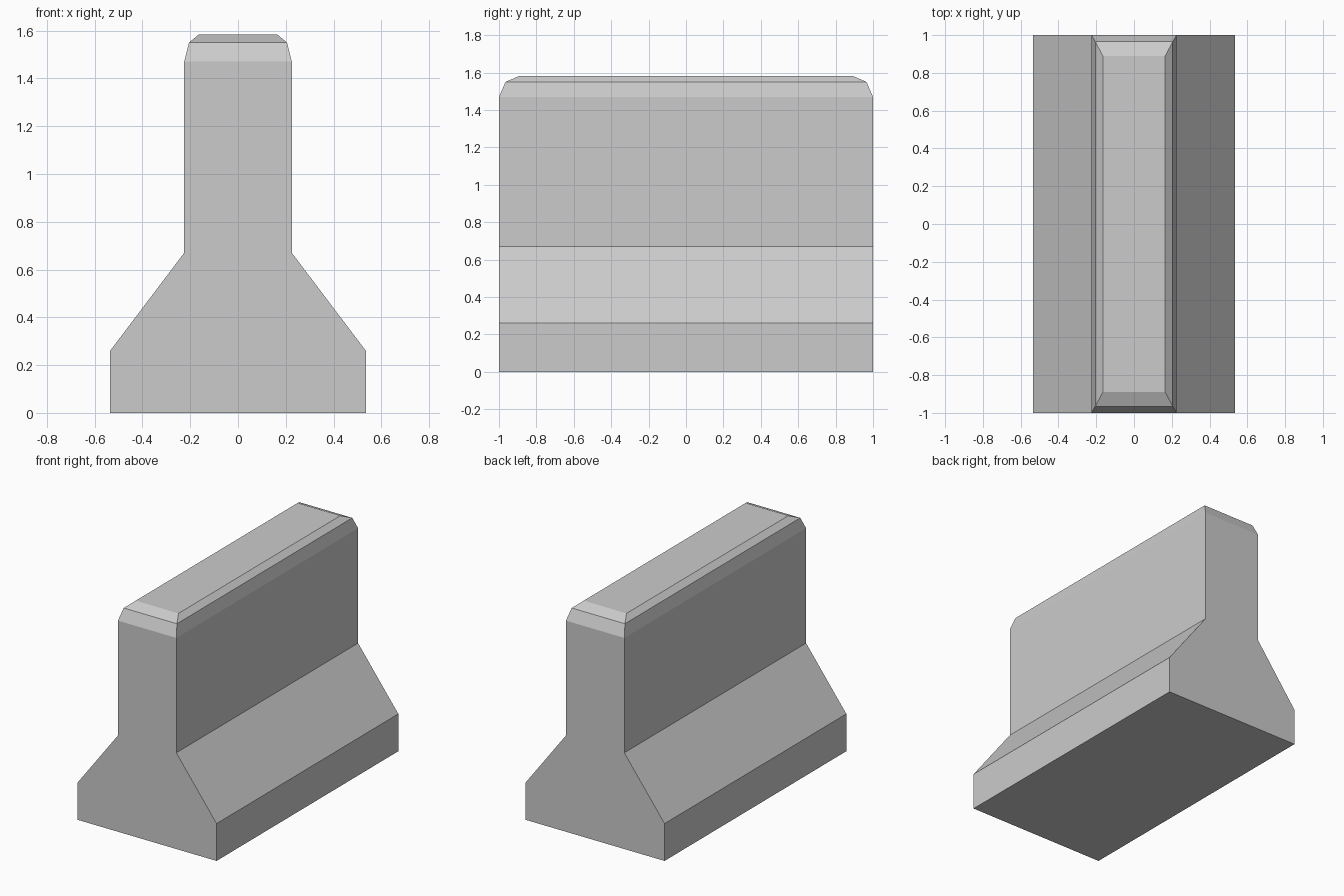
import bpy
import bmesh
import math

old = bpy.data.objects.get("Cube")
if old:
    bpy.data.objects.remove(old, do_unlink=True)

# Plain concrete colour
concrete = bpy.data.materials.new("concrete_grey")
concrete.use_nodes = True
grey = (0.6, 0.6, 0.6, 1)
concrete.diffuse_color = grey
concrete.node_tree.nodes["Principled BSDF"].inputs["Base Color"].default_value = grey

# Barrier levels from the ground up: height, half width, half length
levels = [
    (0, 0.535, 1),        # foot
    (0.26, 0.535, 1),     # top of foot
    (0.67, 0.225, 1),     # top of slope
    (1.47, 0.225, 1),     # top of wall
    (1.55, 0.205, 0.965), # steep bevel
    (1.583, 0.165, 0.89), # shallow bevel
]

# Loft rectangular rings into one closed body
bm = bmesh.new()
rings = [
    [bm.verts.new((sx * w, sy * l, z)) for sx, sy in ((-1, -1), (1, -1), (1, 1), (-1, 1))]
    for z, w, l in levels
]
for low, high in zip(rings, rings[1:]):
    for i in range(4):
        j = (i + 1) % 4
        bm.faces.new((low[i], low[j], high[j], high[i]))
bm.faces.new(rings[0][::-1])
bm.faces.new(rings[-1])

# Merge the flat end walls into single faces
bmesh.ops.dissolve_limit(bm, angle_limit=math.radians(1), verts=bm.verts, edges=bm.edges)
bmesh.ops.recalc_face_normals(bm, faces=bm.faces)

mesh = bpy.data.meshes.new("barrier_body")
bm.to_mesh(mesh)
bm.free()
mesh.materials.append(concrete)
body = bpy.data.objects.new("barrier_body", mesh)
bpy.context.collection.objects.link(body)
